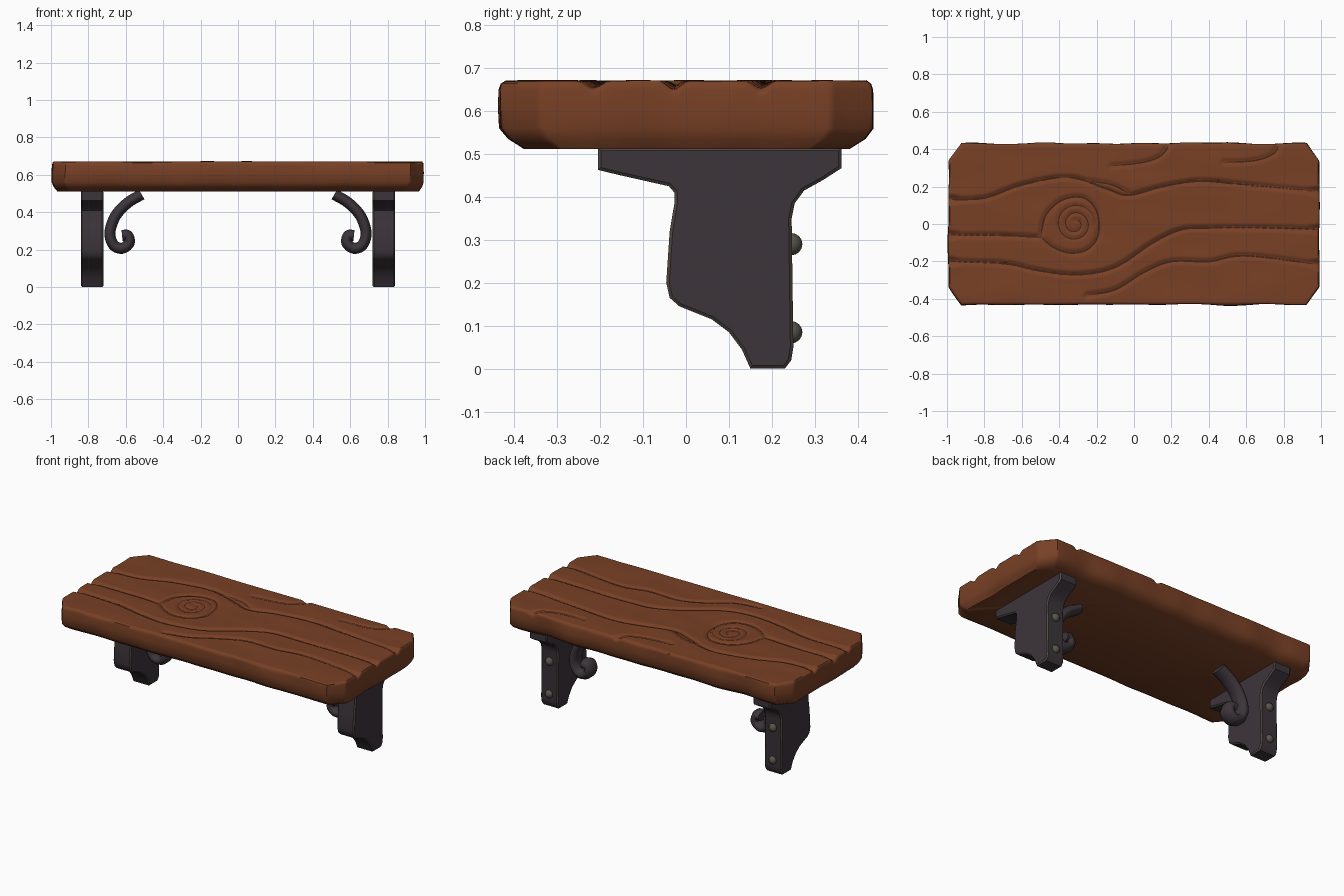
import bpy, bmesh, math
from mathutils import Vector, noise, kdtree

if "Cube" in bpy.data.objects:
    bpy.data.objects.remove(bpy.data.objects["Cube"], do_unlink=True)


def material(name, r, g, b):
    m = bpy.data.materials.new(name)
    m.use_nodes = True
    m.diffuse_color = (r, g, b, 1)
    bsdf = m.node_tree.nodes["Principled BSDF"]
    bsdf.inputs["Base Color"].default_value = (r, g, b, 1)
    bsdf.inputs["Roughness"].default_value = 0.8
    return m


wood = material("warm brown wood", 0.19, 0.052, 0.019)
crack = material("dark wood grain", 0.06, 0.018, 0.008)
iron = material("dark iron", 0.046, 0.035, 0.043)
worn = material("worn iron edge", 0.085, 0.07, 0.06)
rivet_metal = material("rivet metal", 0.1, 0.088, 0.07)


def shade(obj, angle):
    bpy.ops.object.select_all(action="DESELECT")
    obj.select_set(True)
    bpy.context.view_layer.objects.active = obj
    bpy.ops.object.shade_smooth_by_angle(angle=math.radians(angle))


def add_object(name, bm, mats, angle=40):
    mesh = bpy.data.meshes.new(name)
    bmesh.ops.recalc_face_normals(bm, faces=bm.faces)
    bm.to_mesh(mesh)
    bm.free()
    for m in mats:
        mesh.materials.append(m)
    obj = bpy.data.objects.new(name, mesh)
    bpy.context.collection.objects.link(obj)
    shade(obj, angle)
    return obj


def smooth_path(points, steps):
    """Catmull-Rom path through 2D points."""
    p = [Vector(q) for q in points]
    p = [2 * p[0] - p[1]] + p + [2 * p[-1] - p[-2]]
    path = []
    for a, b, c, d in zip(p, p[1:], p[2:], p[3:]):
        for i in range(steps):
            t = i / steps
            path.append(0.5 * (2 * b + (c - a) * t + (2 * a - 5 * b + 4 * c - d) * t * t
                               + (3 * b - a - 3 * c + d) * t ** 3))
    path.append(p[-2])
    return path


# Grain lines on the plank top, each with a depth
GRAIN = [
    ([(-1.02, .13), (-.8, .14), (-.6, .21), (-.35, .25), (-.15, .19), (-.03, .155),
      (.15, .2), (.35, .23), (.6, .21), (1.02, .17)], .014),
    ([(-1.02, -.06), (-.7, -.06), (-.5, -.07)], .014),
    ([(-1.02, -.2), (-.7, -.21), (-.5, -.25), (-.3, -.27), (-.1, -.23), (.1, -.1),
      (.25, -.03), (.4, -.02), (.7, -.02), (1.02, -.03)], .014),
    ([(-.25, -.38), (-.1, -.35), (.05, -.26), (.2, -.2), (.4, -.2), (.6, -.17),
      (1.02, -.22)], .012),
    ([(-.12, .31), (.05, .33), (.15, .37), (.2, .45)], .009),
    ([(.48, .33), (.65, .34), (.75, .38), (.78, .45)], .009),
    ([(-.24, .23), (-.12, .21), (-.03, .165)], .01),
    # eye around the knot
    ([(-.5, -.07), (-.47, .05), (-.38, .13), (-.27, .14), (-.2, .07), (-.19, -.05),
      (-.24, -.13), (-.33, -.155), (-.42, -.13), (-.5, -.07)], .011),
]
knot = []
for i in range(28):
    angle, radius = i * math.pi / 6, 0.11 - 0.0033 * i
    knot.append((-.315 + radius * math.cos(angle), radius * math.sin(angle)))
GRAIN.append((knot, .007))

paths = [(smooth_path(pts, 4 if pts is knot else 24), depth) for pts, depth in GRAIN]
samples = [(p, depth) for path, depth in paths for p in path]
tree = kdtree.KDTree(len(samples))
for i, (p, depth) in enumerate(samples):
    tree.insert((p.x, p.y, 0), i)
tree.balance()

HX, HY, TOP = 0.997, 0.432, 0.67


def dip(x, y):
    """Depth of the grain at a point, with wider nicks at the plank ends."""
    _, index, dist = tree.find((x, y, 0))
    depth = samples[index][1]
    end = max(0, min(1, (abs(x) - 0.92) / 0.08, 1))
    end = max(end, 0.8 * max(0, min(1, (abs(y) - 0.38) / 0.05)))
    width = (0.014 if depth < .008 else 0.02) + 0.015 * end
    return (depth + 0.014 * end) * max(0, 1 - dist / width)


def top_z(x, y):
    return TOP + 0.004 * noise.noise(Vector((x * 3, y * 7, 0))) - dip(x, y)


# Plank: carved top grid, then rings extruded down the sides
bm = bmesh.new()
bmesh.ops.create_grid(bm, x_segments=200, y_segments=100, size=1)
inset = 0.012
for v in bm.verts:
    x, y = v.co.x * (HX - inset), v.co.y * (HY - inset)
    x *= 1 - 0.07 * max(0, (abs(y) - 0.33) / 0.09)
    v.co = (x, y, top_z(x, y))
ring = [e for e in bm.edges if e.is_boundary]
for new_inset, z, nick in [(.003, .664, 1), (0, .65, .9), (0, .61, .2), (.002, .56, 0),
                           (.022, .535, 0), (.058, .512, 0)]:
    geom = bmesh.ops.extrude_edge_only(bm, edges=ring)["geom"]
    ring = [e for e in geom if isinstance(e, bmesh.types.BMEdge)]
    ix, old = new_inset * .5, inset * .5
    for v in [g for g in geom if isinstance(g, bmesh.types.BMVert)]:
        x = v.co.x * (HX - ix) / (HX - old)
        y = v.co.y * (HY - new_inset) / (HY - inset)
        wobble = noise.noise(Vector((x * 5, y * 5, z * 9)))
        v.co = (x * (1 + .003 * wobble), y * (1 + .009 * wobble), z - nick * dip(x, y))
    inset = new_inset
bmesh.ops.holes_fill(bm, edges=ring)
add_object("plank", bm, [wood], 50)

# Dark ribbons lying in the bottoms of the grain grooves
bm = bmesh.new()
for path, depth in paths:
    previous = None
    for i, p in enumerate(path):
        if abs(p.x) > 0.98 or abs(p.y) > 0.415:
            previous = None
            continue
        along = (path[min(i + 1, len(path) - 1)] - path[max(i - 1, 0)]).normalized()
        taper = min(1, 0.15 + min(i, len(path) - 1 - i) / 12)
        side = Vector((-along.y, along.x)) * taper * depth * 0.42
        z = top_z(p.x, p.y) + 0.0045
        pair = [bm.verts.new((*(p + side), z)), bm.verts.new((*(p - side), z))]
        if previous:
            bm.faces.new((previous[0], previous[1], pair[1], pair[0]))
        previous = pair
for f in bm.faces:
    f.normal_update()
    if f.normal.z < 0:
        f.normal_flip()
add_object("grain_lines", bm, [crack])

# Bracket outline in y and z
BRACKET = [(-.205, .515), (-.205, .463), (-.16, .452), (-.04, .425), (-.027, .41),
           (-.027, .385), (-.038, .32), (-.046, .2), (-.038, .165), (-.015, .145),
           (.06, .115), (.1, .085), (.13, .045), (.15, 0), (.23, 0), (.245, .02),
           (.25, .05), (.246, .35), (.253, .385), (.275, .415), (.32, .44),
           (.362, .467), (.362, .515)]
# Scroll centre line in x and z
SCROLL = [(.515, .495), (.59, .45), (.655, .38), (.685, .29), (.665, .225), (.62, .207),
          (.582, .235), (.59, .275), (.62, .275)]

for side, s in (("left", 1), ("right", -1)):
    # Iron bracket with worn edges
    bm = bmesh.new()
    face = bm.faces.new([bm.verts.new((s * .72, y, z)) for y, z in BRACKET])
    geom = bmesh.ops.extrude_face_region(bm, geom=[face])["geom"]
    for v in geom:
        if isinstance(v, bmesh.types.BMVert):
            v.co.x = s * .84
    bm.normal_update()
    rims = [e for e in bm.edges if abs(e.verts[0].co.x - e.verts[1].co.x) < .01]
    bmesh.ops.bevel(bm, geom=rims, offset=.007, segments=1, affect="EDGES", material=1)
    add_object(side + "_bracket", bm, [iron, worn])

    # Curled scroll, wider front to back than it is thick
    curve = bpy.data.curves.new(side + "_scroll", "CURVE")
    curve.dimensions = "3D"
    curve.bevel_depth = 0.031
    curve.bevel_resolution = 3
    curve.use_fill_caps = True
    path = smooth_path(SCROLL, 5)
    spline = curve.splines.new("POLY")
    spline.points.add(len(path) - 1)
    for point, p in zip(spline.points, path):
        point.co = (s * p.x, 0, p.y, 1)
    curve.materials.append(iron)
    scroll = bpy.data.objects.new(side + "_scroll", curve)
    scroll.location.y = 0.12
    scroll.scale.y = 1.6
    bpy.context.collection.objects.link(scroll)
    bpy.ops.object.select_all(action="DESELECT")
    scroll.select_set(True)
    bpy.context.view_layer.objects.active = scroll
    bpy.ops.object.convert(target="MESH")
    shade(bpy.context.object, 50)

    # Rivets on the back face
    for label, z in (("upper", .29), ("lower", .085)):
        bm = bmesh.new()
        bmesh.ops.create_uvsphere(bm, u_segments=12, v_segments=8, radius=.026)
        obj = add_object(f"{side}_{label}_rivet", bm, [rivet_metal], 60)
        obj.location = (s * .78, .245, z)
